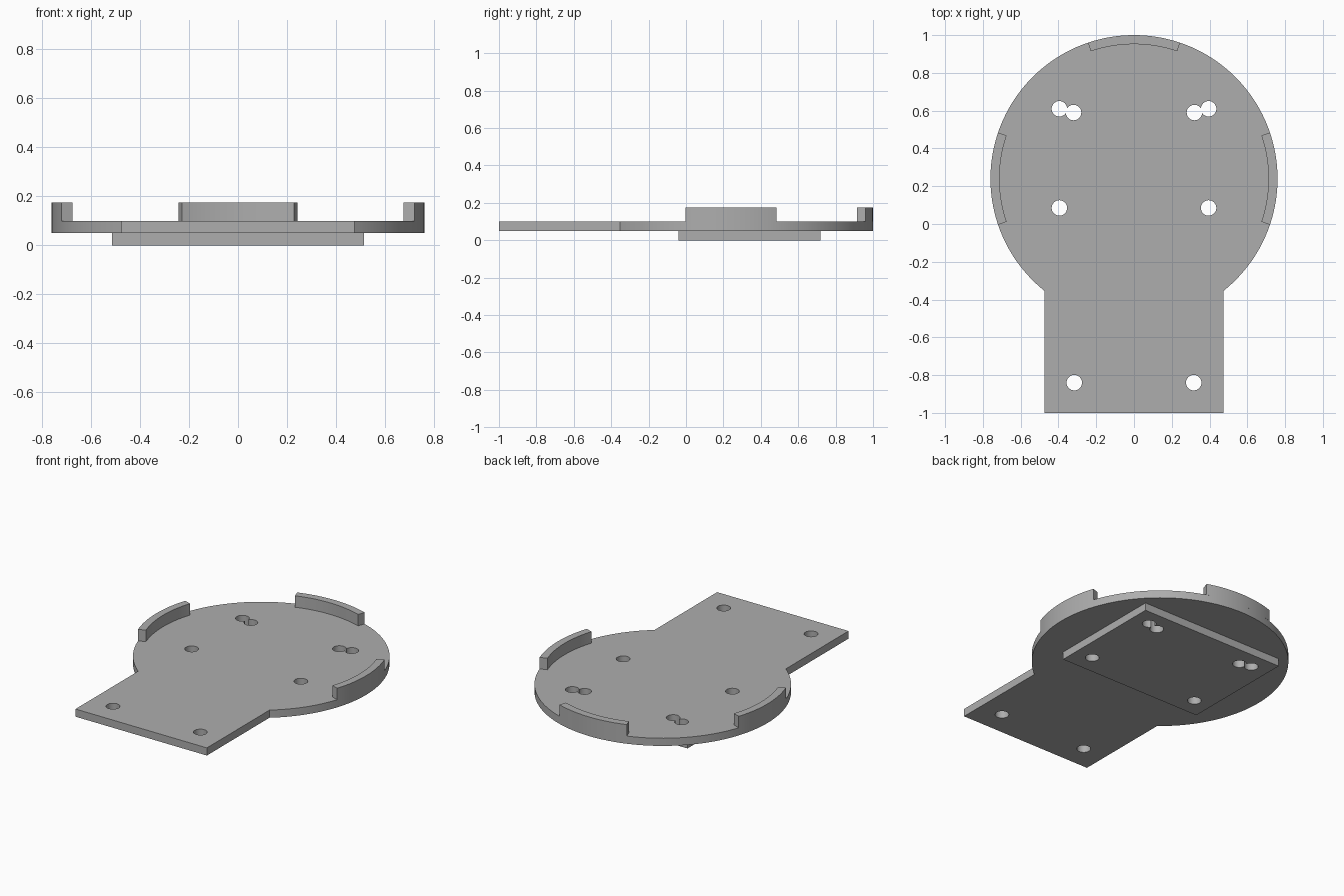
import bpy, bmesh
from math import sin, cos, pi, radians, asin, sqrt

old = bpy.data.objects.get("Cube")
if old:
    bpy.data.objects.remove(old, do_unlink=True)

CY, R, R_IN = 0.24, 0.76, 0.712       # disc centre, outer radius, lip inner radius
TAB = 0.475                           # half width of the tab
Z_PAD, Z_PLATE, Z_LIP = 0.05, 0.10, 0.175

grey = bpy.data.materials.new("plain grey")
grey.use_nodes = True
grey.diffuse_color = (0.42, 0.42, 0.42, 1)
grey.node_tree.nodes["Principled BSDF"].inputs["Base Color"].default_value = (0.42, 0.42, 0.42, 1)


def arc(radius, start, end, steps, cx=0, cy=CY):
    return [(cx + radius * cos(start + (end - start) * i / steps),
             cy + radius * sin(start + (end - start) * i / steps)) for i in range(steps + 1)]


def prism(name, outline, z0, z1):
    """Extrude a flat outline upward from z0 to z1."""
    bm = bmesh.new()
    face = bm.faces.new([bm.verts.new((x, y, z0)) for x, y in outline])
    top = bmesh.ops.extrude_face_region(bm, geom=[face])["geom"]
    bmesh.ops.translate(bm, vec=(0, 0, z1 - z0),
                        verts=[v for v in top if isinstance(v, bmesh.types.BMVert)])
    bmesh.ops.recalc_face_normals(bm, faces=bm.faces)
    mesh = bpy.data.meshes.new(name)
    bm.to_mesh(mesh)
    bm.free()
    mesh.materials.append(grey)
    ob = bpy.data.objects.new(name, mesh)
    bpy.context.collection.objects.link(ob)
    return ob


def activate(ob):
    bpy.ops.object.select_all(action='DESELECT')
    ob.select_set(True)
    bpy.context.view_layer.objects.active = ob


def drill(ob, holes):
    activate(ob)
    for x, y in holes:
        cutter = prism("hole_cutter", arc(0.041, 0, 2 * pi, 32, x, y)[:-1], -0.1, 0.3)
        cutter.hide_render = True
        mod = ob.modifiers.new("hole", 'BOOLEAN')
        mod.operation, mod.solver, mod.object = 'DIFFERENCE', 'EXACT', cutter
        bpy.ops.object.modifier_apply(modifier=mod.name)
        bpy.data.objects.remove(cutter, do_unlink=True)


# Round plate with a rectangular tab toward the front
meet = asin(TAB / R)
outline = arc(R, -pi / 2 + meet, 1.5 * pi - meet, 120) + [(-TAB, -1), (TAB, -1)]
plate = prism("base_plate", outline, Z_PAD, Z_PLATE)

# Rectangular pad below
pad = prism("lower_pad", [(-0.515, -0.04), (0.515, -0.04), (0.515, 0.72), (-0.515, 0.72)], 0, Z_PAD)

# Through holes, mirrored left and right
pad_holes = [(s * x, y) for s in (-1, 1) for x, y in ((0.395, 0.61), (0.32, 0.59), (0.395, 0.085))]
tab_holes = [(s * 0.316, -0.84) for s in (-1, 1)]
drill(plate, pad_holes + tab_holes)
drill(pad, pad_holes)

# Three raised lips on the rim
parts = [plate, pad]
half = radians(18.7)
for name, mid in (("left_lip", 0), ("back_lip", pi / 2), ("right_lip", pi)):
    ring = arc(R, mid - half, mid + half, 20) + arc(R_IN, mid + half, mid - half, 20)
    parts.append(prism(name, ring, Z_PLATE, Z_LIP))

for ob in parts:
    activate(ob)
    bpy.ops.object.shade_smooth_by_angle(angle=radians(30))
